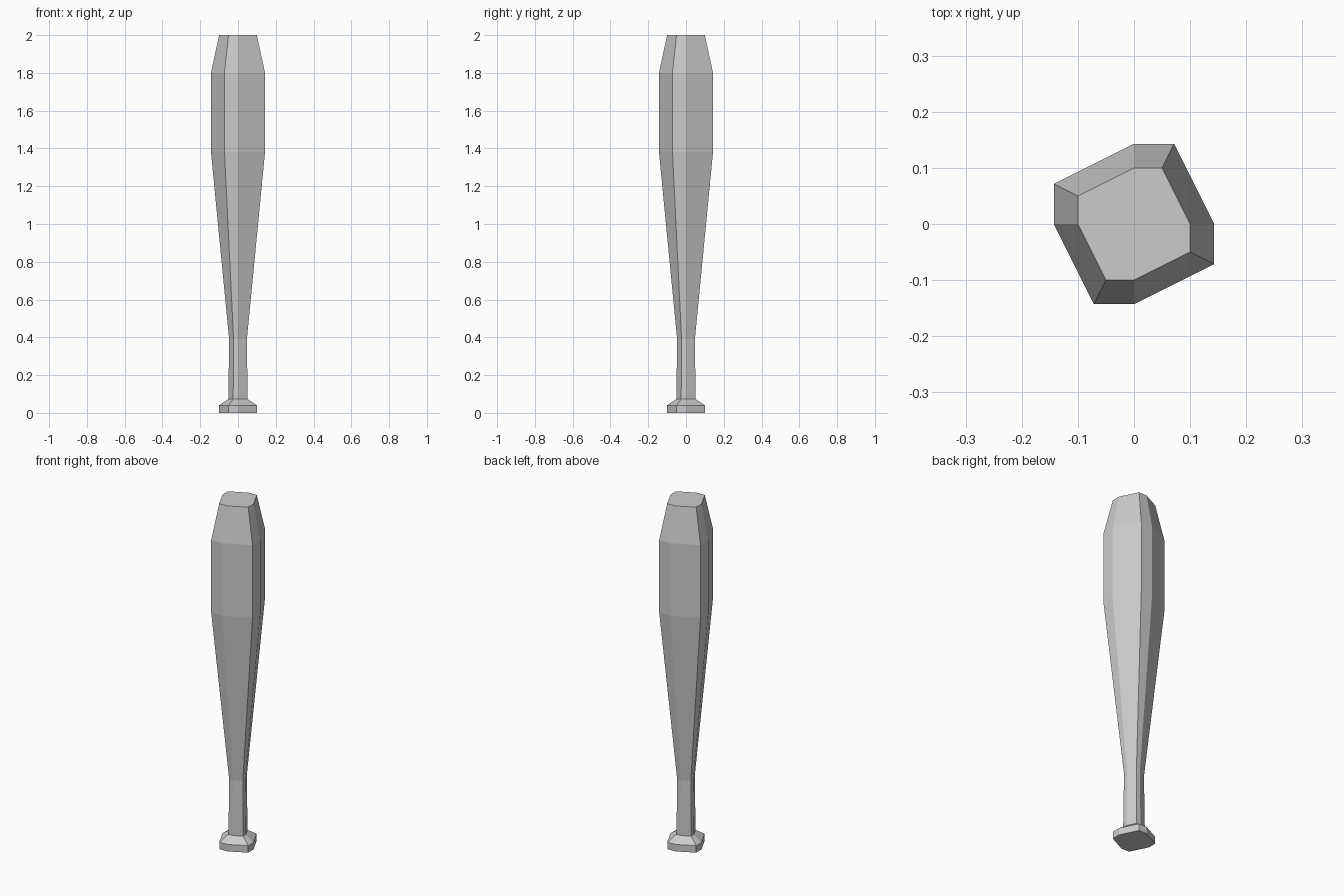
import bpy, bmesh

if "Cube" in bpy.data.objects:
    bpy.data.objects.remove(bpy.data.objects["Cube"])

# Skewed octagon cross-section at unit radius: two points turned by quarter turns
section = []
for x, y in [(0.5, 1), (0, 1)]:
    for _ in range(4):
        section.append((x, y))
        x, y = -y, x
section = [section[i + 4 * j] for i in range(4) for j in range(2)]

# Bat profile from knob to tip: (height, radius)
profile = [(0, 0.1), (0.04, 0.1), (0.073, 0.051), (0.39, 0.047),
           (1.38, 0.143), (1.8, 0.143), (2.0, 0.1)]

# Loft the section along the profile
bm = bmesh.new()
rings = [[bm.verts.new((x * r, y * r, z)) for x, y in section] for z, r in profile]
n = len(section)
for low, high in zip(rings, rings[1:]):
    for i in range(n):
        j = (i + 1) % n
        bm.faces.new((low[i], low[j], high[j], high[i]))

# End caps
bm.faces.new(rings[0][::-1])
bm.faces.new(rings[-1])
bmesh.ops.recalc_face_normals(bm, faces=bm.faces)

mesh = bpy.data.meshes.new("bat")
bm.to_mesh(mesh)
bm.free()
bpy.context.collection.objects.link(bpy.data.objects.new("bat", mesh))
